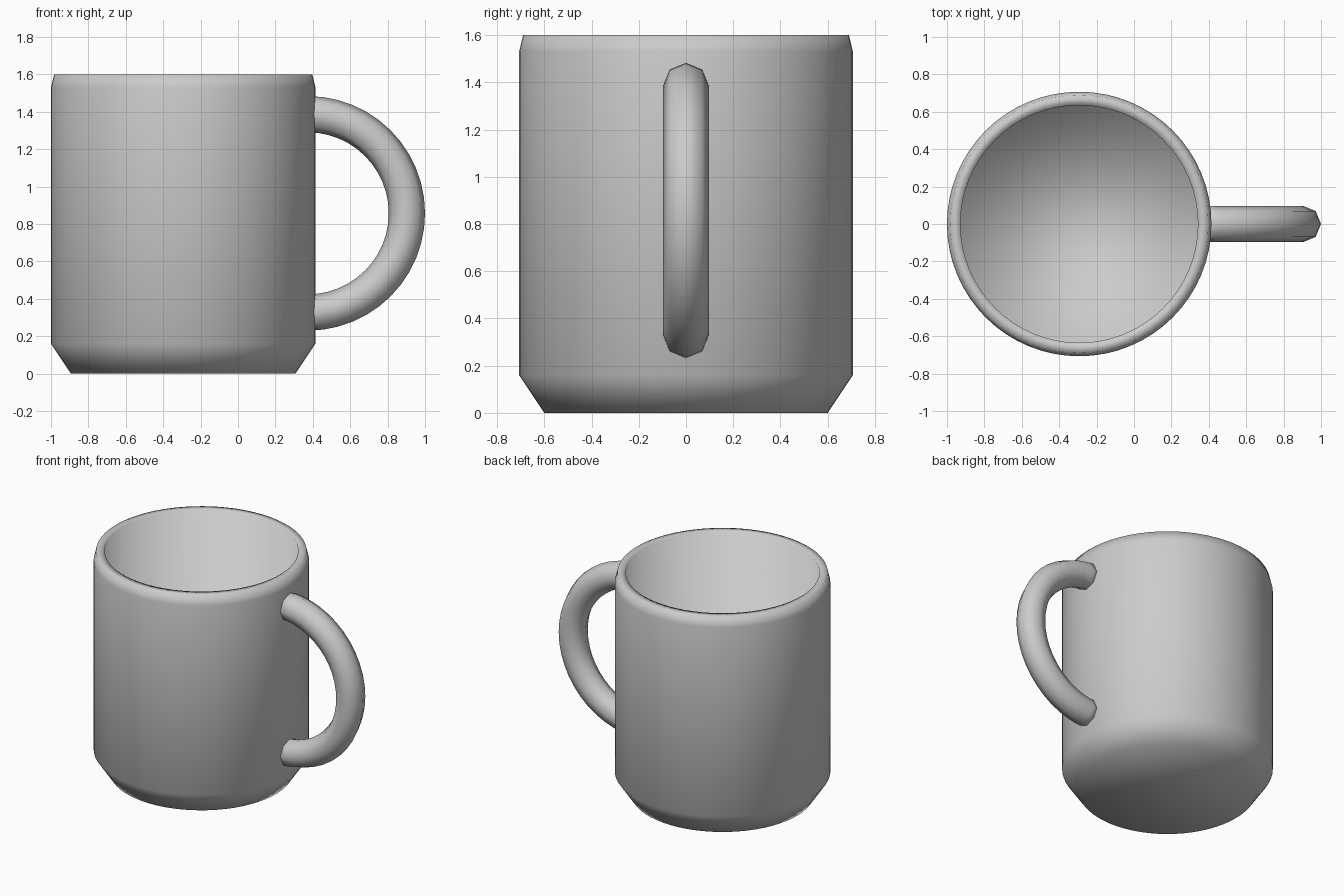
import bpy, bmesh, math
from mathutils import Vector

cube = bpy.data.objects.get("Cube")
if cube:
    bpy.data.objects.remove(cube, do_unlink=True)

# One plain grey for everything
grey = bpy.data.materials.new("grey_ceramic")
grey.use_nodes = True
colour = (0.6, 0.6, 0.6, 1)
grey.diffuse_color = colour
grey.node_tree.nodes["Principled BSDF"].inputs["Base Color"].default_value = colour


def skin(name, rings):
    """Bridge a chain of equal rings of points and cap both ends."""
    bm = bmesh.new()
    loops = [[bm.verts.new(p) for p in ring] for ring in rings]
    n = len(loops[0])
    for a, b in zip(loops, loops[1:]):
        for i in range(n):
            j = (i + 1) % n
            bm.faces.new((a[i], a[j], b[j], b[i]))
    bm.faces.new(loops[0])
    bm.faces.new(loops[-1])
    bmesh.ops.recalc_face_normals(bm, faces=bm.faces)
    for f in bm.faces:
        f.smooth = True
    mesh = bpy.data.meshes.new(name)
    bm.to_mesh(mesh)
    bm.free()
    mesh.materials.append(grey)
    obj = bpy.data.objects.new(name, mesh)
    bpy.context.collection.objects.link(obj)
    return obj


def angles(n):
    return [math.tau * i / n for i in range(n)]


# Mug body: base, tapered foot, wall, tapered lip, rim, inner wall and floor
CENTRE_X = -0.293
profile = [(0.6, 0), (0.707, 0.16), (0.707, 1.53), (0.69, 1.6), (0.635, 1.6), (0.635, 0.1)]
skin("mug_body", [[Vector((CENTRE_X + r * math.cos(a), r * math.sin(a), z))
                   for a in angles(64)] for r, z in profile])

# Handle: half ring with an eight-sided section, ends buried in the wall
TUBE, BEND, STEPS = 0.097, 0.53, 24
hub = Vector((1 - TUBE - BEND, 0, 0.857))
rings = []
for k in range(STEPS + 1):
    t = math.pi * (k / STEPS - 0.5)
    out = Vector((math.cos(t), 0, math.sin(t)))
    rings.append([hub + out * (BEND + TUBE * math.cos(a)) + Vector((0, TUBE * math.sin(a), 0))
                  for a in angles(8)])
skin("handle", rings)
